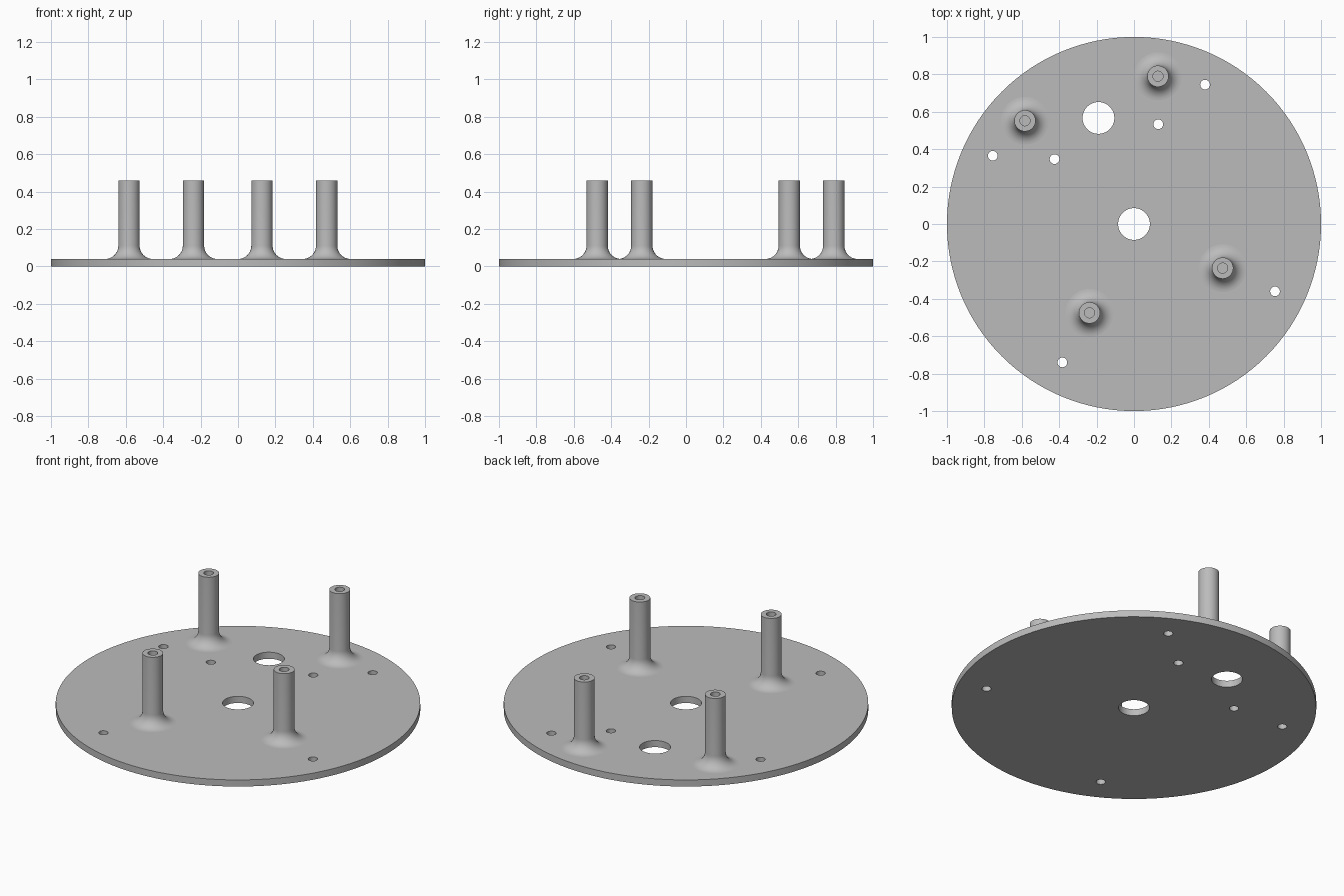
import bpy
import bmesh
from math import sin, cos, pi, radians
from mathutils import Matrix, Vector

cube = bpy.data.objects.get("Cube")
if cube:
    bpy.data.objects.remove(cube)

PLATE_TOP = 0.04
POST_TOP = 0.46
POST_R = 0.057
FILLET = 0.071
BORE_R = 0.027
BORE_FLOOR = 0.2

POSTS = [(0.128, 0.79), (-0.583, 0.552), (0.474, -0.236), (-0.238, -0.475)]
LARGE_HOLES = [(0, 0), (-0.19, 0.567)]
SMALL_HOLES = [(0.38, 0.745), (0.13, 0.533), (-0.755, 0.365),
               (-0.425, 0.347), (0.754, -0.36), (-0.383, -0.74)]

grey = bpy.data.materials.new("plain grey")
grey.use_nodes = True
colour = (0.5, 0.5, 0.5, 1)
grey.diffuse_color = colour
grey.node_tree.nodes["Principled BSDF"].inputs["Base Color"].default_value = colour


def add_object(name, mesh):
    """Link a mesh object, colour it and smooth its round walls."""
    obj = bpy.data.objects.new(name, mesh)
    bpy.context.collection.objects.link(obj)
    mesh.materials.clear()
    mesh.materials.append(grey)
    bpy.ops.object.select_all(action="DESELECT")
    obj.select_set(True)
    bpy.context.view_layer.objects.active = obj
    bpy.ops.object.shade_smooth_by_angle(angle=radians(30))
    return obj


def add_circle(curve, centre, radius, sides):
    spline = curve.splines.new("POLY")
    spline.points.add(sides - 1)
    for i, point in enumerate(spline.points):
        a = 2 * pi * i / sides
        point.co = (centre[0] + radius * cos(a), centre[1] + radius * sin(a), 0, 1)
    spline.use_cyclic_u = True


# Round base plate: filled outline with the holes left open
outline = bpy.data.curves.new("plate_outline", "CURVE")
outline.dimensions = "2D"
outline.fill_mode = "BOTH"
outline.extrude = PLATE_TOP / 2
add_circle(outline, (0, 0), 1, 128)
for centre in LARGE_HOLES:
    add_circle(outline, centre, 0.085, 48)
for centre in SMALL_HOLES:
    add_circle(outline, centre, 0.026, 24)
helper = bpy.data.objects.new("plate_outline", outline)
bpy.context.collection.objects.link(helper)
bpy.context.view_layer.update()
depsgraph = bpy.context.evaluated_depsgraph_get()
plate_mesh = bpy.data.meshes.new_from_object(helper.evaluated_get(depsgraph))
bpy.data.objects.remove(helper)
bm = bmesh.new()
bm.from_mesh(plate_mesh)
bmesh.ops.remove_doubles(bm, verts=bm.verts, dist=0.0001)
bmesh.ops.translate(bm, verts=bm.verts, vec=(0, 0, PLATE_TOP / 2))
bmesh.ops.recalc_face_normals(bm, faces=bm.faces)
bm.to_mesh(plate_mesh)
bm.free()
add_object("base_plate", plate_mesh)

# Standoff post: turned profile with a flared foot and a blind bore
foot_r = POST_R + FILLET
profile = [(0, PLATE_TOP / 2), (foot_r, PLATE_TOP / 2)]
for i in range(11):
    a = pi / 2 * i / 10
    profile.append((foot_r - FILLET * sin(a), PLATE_TOP + FILLET * (1 - cos(a))))
profile += [(POST_R, POST_TOP), (BORE_R, POST_TOP), (BORE_R, BORE_FLOOR), (0, BORE_FLOOR)]

bm = bmesh.new()
verts = [bm.verts.new((r, 0, z)) for r, z in profile]
edges = [bm.edges.new(pair) for pair in zip(verts, verts[1:])]
bmesh.ops.spin(bm, geom=verts + edges, cent=(0, 0, 0), axis=(0, 0, 1),
               angle=2 * pi, steps=48, use_merge=False)
bmesh.ops.remove_doubles(bm, verts=bm.verts, dist=0.0001)
bmesh.ops.recalc_face_normals(bm, faces=bm.faces)
post_mesh = bpy.data.meshes.new("standoff_post")
bm.to_mesh(post_mesh)
bm.free()

# Four copies of the post
for i, (x, y) in enumerate(POSTS):
    post = add_object(f"standoff_post_{i + 1}", post_mesh.copy())
    post.matrix_world = Matrix.Translation(Vector((x, y, 0)))
